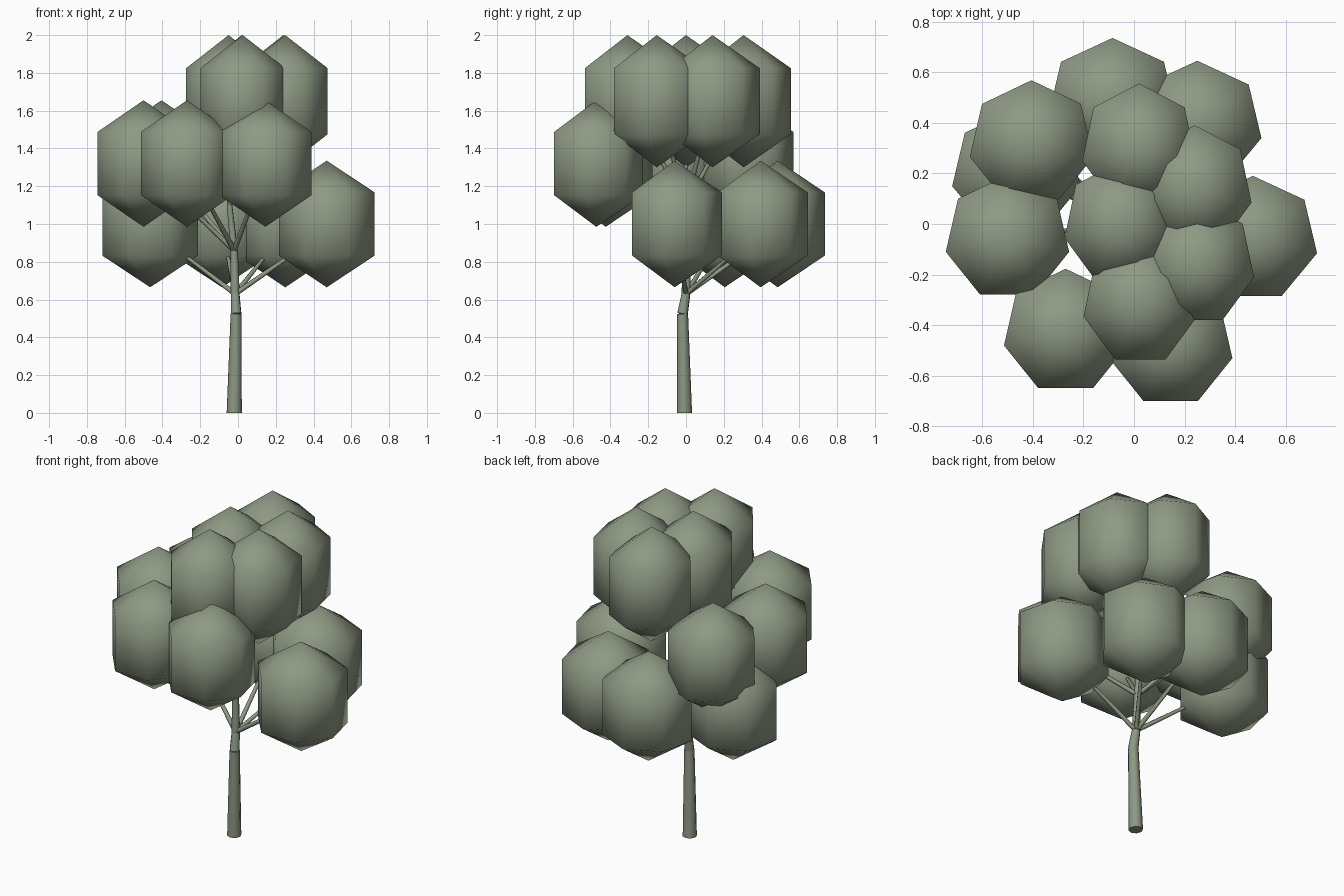
import bpy, bmesh
from mathutils import Vector, Matrix

cube = bpy.data.objects.get("Cube")
if cube:
    bpy.data.objects.remove(cube)

# Single sage green for wood and leaves
GREEN = (0.27, 0.32, 0.23, 1)
sage = bpy.data.materials.new("sage_green")
sage.use_nodes = True
sage.diffuse_color = GREEN
bsdf = sage.node_tree.nodes["Principled BSDF"]
bsdf.inputs["Base Color"].default_value = GREEN
bsdf.inputs["Roughness"].default_value = 0.9


def finish(bm, name, sharp_caps=False):
    mesh = bpy.data.meshes.new(name)
    for f in bm.faces:
        f.smooth = not (sharp_caps and len(f.verts) > 4)
    bm.to_mesh(mesh)
    bm.free()
    mesh.materials.append(sage)
    obj = bpy.data.objects.new(name, mesh)
    bpy.context.collection.objects.link(obj)
    return obj


def limb(name, points, radii, sides=6):
    """Tapered tube through a list of points."""
    bm = bmesh.new()
    for a, b, ra, rb in zip(points, points[1:], radii, radii[1:]):
        a, b = Vector(a), Vector(b)
        axis = b - a
        turn = axis.to_track_quat('Z', 'Y').to_matrix().to_4x4()
        bmesh.ops.create_cone(bm, cap_ends=True, segments=sides,
                              radius1=ra, radius2=rb, depth=axis.length,
                              matrix=Matrix.Translation((a + b) / 2) @ turn)
    return finish(bm, name, True)


def leaf_clump(name, centre, width, depth, height):
    """Seven-sided low-poly ball with two rings and two poles."""
    bm = bmesh.new()
    bmesh.ops.create_uvsphere(bm, u_segments=7, v_segments=3, radius=1)
    ring = max(v.co.xy.length for v in bm.verts)
    bmesh.ops.scale(bm, verts=bm.verts,
                    vec=(width / ring, depth / ring, height))
    bmesh.ops.translate(bm, verts=bm.verts, vec=centre)
    return finish(bm, name)


# Trunk with a kink and a thin leader
low_fork = (-0.015, 0, 0.63)
mid_fork = (-0.02, 0.005, 0.86)
top_fork = (-0.045, 0, 1.1)
limb("trunk", [(-0.02, -0.008, 0), (-0.01, -0.018, 0.525)],
     [0.04, 0.029], 8)
limb("leader", [(-0.01, -0.018, 0.525), low_fork, mid_fork, top_fork],
     [0.029, 0.024, 0.019, 0.015], 8)

# Leaf tiers: name, fork, centre height, width, depth, clump positions
tiers = [
    ("lower", low_fork, 1.0, 0.26, 0.25,
     [(0.47, -0.06), (0.25, 0.395), (-0.085, 0.485), (-0.465, 0.205)]),
    ("middle", mid_fork, 1.32, 0.25, 0.248,
     [(-0.5, -0.055), (-0.405, 0.32), (-0.27, -0.425), (0.145, -0.475)]),
    ("upper", top_fork, 1.65, 0.23, 0.25,
     [(0.02, 0.305), (0.24, 0.14), (0.25, -0.155), (0.025, -0.31),
      (-0.05, 0)]),
]
for tier, fork, z, width, depth, spots in tiers:
    for i, (x, y) in enumerate(spots, 1):
        leaf_clump(f"{tier}_leaf_clump_{i}", (x, y, z), width, depth,
                   0.35 if tier == "upper" else 0.335)
        tip = (x * 0.8, y * 0.8, z - 0.1)
        limb(f"{tier}_branch_{i}", [fork, tip], [0.014, 0.009])
